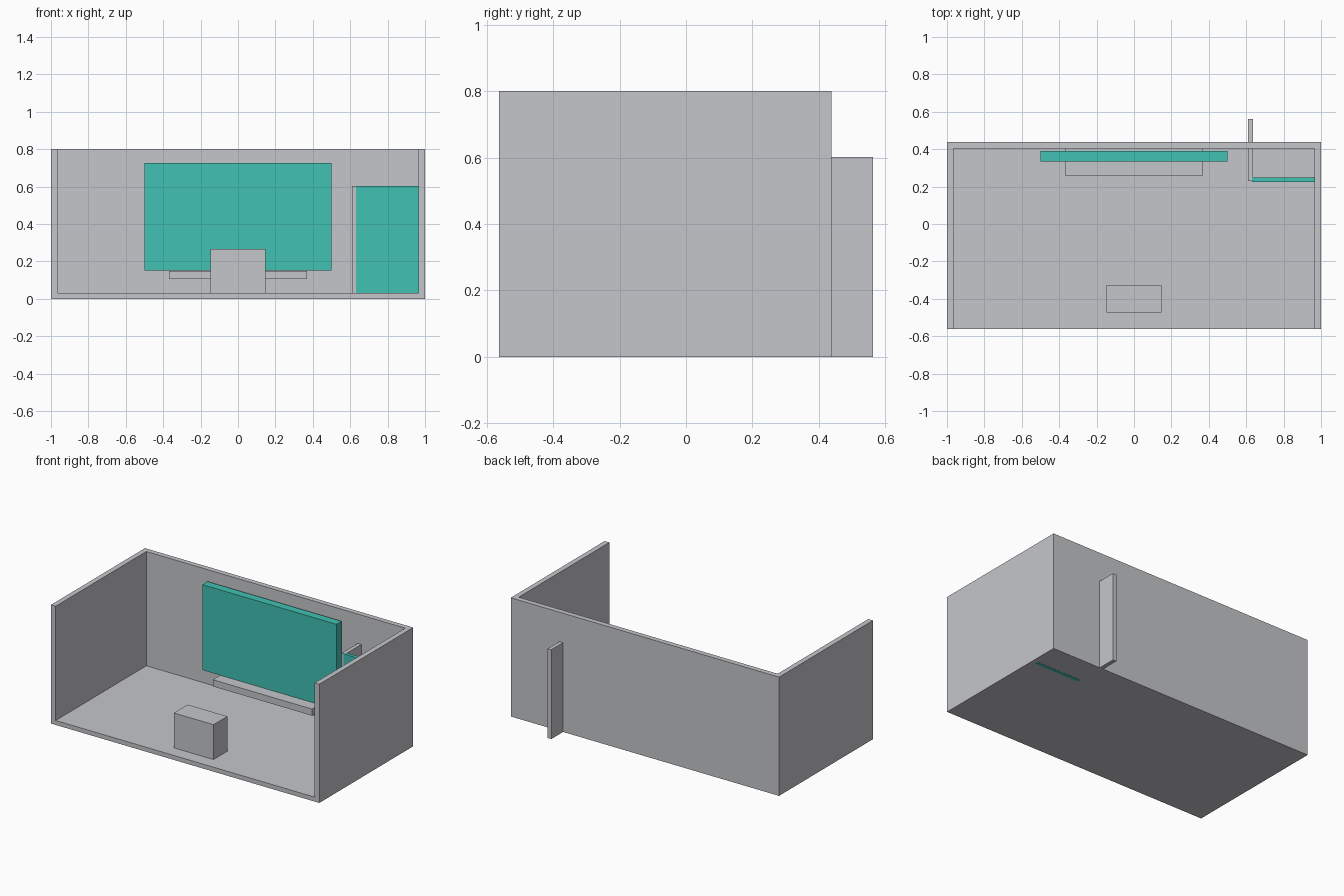
import bpy
import bmesh
from mathutils import Vector

default = bpy.data.objects.get("Cube")
if default:
    bpy.data.objects.remove(default, do_unlink=True)


def material(name, rgb):
    mat = bpy.data.materials.new(name)
    mat.use_nodes = True
    mat.diffuse_color = (*rgb, 1)
    bsdf = next(n for n in mat.node_tree.nodes if n.type == "BSDF_PRINCIPLED")
    bsdf.inputs["Base Color"].default_value = (*rgb, 1)
    return mat


GREY = material("light grey", (0.56, 0.565, 0.59))
TEAL = material("teal", (0.053, 0.533, 0.45))


def box(name, low, high, mat):
    """Box spanning two opposite corners."""
    low, high = Vector(low), Vector(high)
    bm = bmesh.new()
    bmesh.ops.create_cube(bm, size=1)
    bmesh.ops.scale(bm, vec=high - low, verts=bm.verts)
    mesh = bpy.data.meshes.new(name)
    bm.to_mesh(mesh)
    bm.free()
    mesh.materials.append(mat)
    obj = bpy.data.objects.new(name, mesh)
    obj.location = (low + high) / 2
    bpy.context.collection.objects.link(obj)
    return obj


FRONT, BACK, HEIGHT = -0.5625, 0.4375, 0.8
WALL, FLOOR = 0.035, 0.03
INNER = 1 - WALL

# Room shell: one block hollowed out, open at the front and top
room = box("room_shell", (-1, FRONT, 0), (1, BACK, HEIGHT), GREY)
cutter = box("room_cutter", (-INNER, FRONT - 1, FLOOR),
             (INNER, BACK - WALL, HEIGHT + 1), GREY)
cutter.hide_render = True
hollow = room.modifiers.new("hollow", "BOOLEAN")
hollow.operation = "DIFFERENCE"
hollow.solver = "EXACT"
hollow.object = cutter
bpy.context.view_layer.objects.active = room
bpy.ops.object.modifier_apply(modifier=hollow.name)
bpy.data.objects.remove(cutter, do_unlink=True)

# Wall screen with the shelf below it
box("screen", (-0.5, 0.335, 0.152), (0.5, 0.39, 0.727), TEAL)
box("shelf", (-0.37, 0.26, 0.105), (0.37, BACK - WALL, 0.15), GREY)

# Desk near the open front
box("desk", (-0.148, -0.472, FLOOR), (0.148, -0.325, 0.265), GREY)

# Corner booth: partition through the back wall and a teal front panel
box("partition", (0.61, 0.23, 0), (0.637, -FRONT, 0.602), GREY)
box("booth_panel", (0.63, 0.225, -0.001), (INNER, 0.249, 0.604), TEAL)
